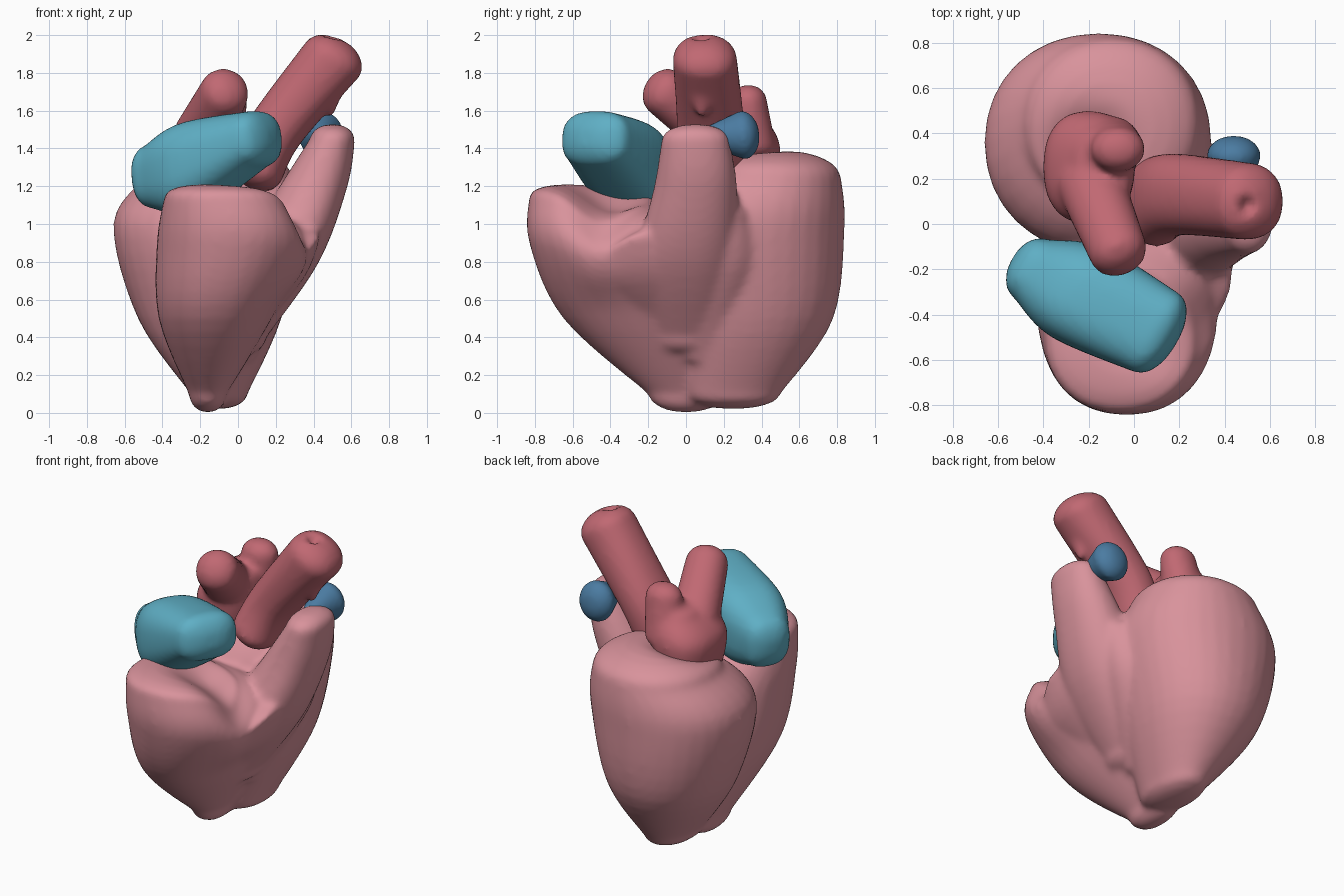
import bpy, bmesh, math
from mathutils import Vector

cube = bpy.data.objects.get("Cube")
if cube:
    bpy.data.objects.remove(cube, do_unlink=True)


def material(name, rgb):
    m = bpy.data.materials.new(name)
    m.use_nodes = True
    m.diffuse_color = (*rgb, 1)
    m.node_tree.nodes["Principled BSDF"].inputs["Base Color"].default_value = (*rgb, 1)
    return m


PINK = material("muscle pink", (0.69, 0.29, 0.33))
RED = material("artery red", (0.53, 0.14, 0.17))
TEAL = material("chamber teal", (0.115, 0.43, 0.56))
BLUE = material("vein blue", (0.07, 0.2, 0.36))

UP = Vector((0, 0, 1))
SIDES = 32
STEPS = 6


def blend(keys):
    """Pass a smooth curve through the key sections."""
    keys = [Vector(k) for k in keys]
    padded = [keys[0], *keys, keys[-1]]
    result = []
    for a, b, c, d in zip(padded, padded[1:], padded[2:], padded[3:]):
        for i in range(STEPS):
            t = i / STEPS
            result.append(b + (c - a) * t / 2
                          + (a * 2 - b * 5 + c * 4 - d) * t ** 2 / 2
                          + (b * 3 - a - c * 3 + d) * t ** 3 / 2)
    return result + [keys[-1]]


def loft(bm, axis, caps, power, keys):
    """Skin key sections (x, y, z, radius_u, radius_v), with a dome on each end."""
    axis = Vector(axis).normalized()
    if axis == UP:
        u, v = Vector((1, 0, 0)), Vector((0, 1, 0))
    else:
        u = axis.cross(UP).normalized()
        v = u.cross(axis)
    # Each slice holds a centre and two radii
    slices = [(Vector(s[:3]), s[3], s[4]) for s in blend(keys)]
    angles = [math.pi / 2 * i / STEPS for i in range(1, STEPS)]

    def dome(end, height):
        centre, a, b = end
        return [(centre + axis * height * math.sin(t), a * math.cos(t), b * math.cos(t))
                for t in angles]

    slices = dome(slices[0], -caps[0])[::-1] + slices + dome(slices[-1], caps[1])
    rings = []
    for centre, a, b in slices:
        ring = []
        for i in range(SIDES):
            turn = math.tau * i / SIDES
            c, s = (math.copysign(abs(w) ** power, w)
                    for w in (math.cos(turn), math.sin(turn)))
            ring.append(bm.verts.new(centre + u * a * c + v * b * s))
        rings.append(ring)
    for low, high in zip(rings, rings[1:]):
        for i in range(SIDES):
            j = (i + 1) % SIDES
            bm.faces.new((low[i], low[j], high[j], high[i]))
    bm.faces.new(rings[0][::-1])
    bm.faces.new(rings[-1])


def organ(name, mat, lofts, dips=(), voxel=0.02, soften=6):
    """Fuse lofts into one smooth skin, then press soft hollows into its top."""
    bm = bmesh.new()
    for parts in lofts:
        loft(bm, *parts)
    bmesh.ops.recalc_face_normals(bm, faces=bm.faces[:])
    mesh = bpy.data.meshes.new(name)
    bm.to_mesh(mesh)
    bm.free()
    ob = bpy.data.objects.new(name, mesh)
    bpy.context.scene.collection.objects.link(ob)
    fuse = ob.modifiers.new("fuse", "REMESH")
    fuse.mode = "VOXEL"
    fuse.voxel_size = voxel
    bpy.context.view_layer.update()
    graph = bpy.context.evaluated_depsgraph_get()
    skin = bpy.data.meshes.new_from_object(ob.evaluated_get(graph))
    ob.modifiers.clear()
    ob.data = skin
    bpy.data.meshes.remove(mesh)
    skin.name = name
    for vert in skin.vertices:
        p = vert.co
        k = min(1, max(0, (p.z - 0.5) / 0.6))
        k = k * k * (3 - 2 * k)
        p.z -= k * sum(depth * math.exp(-((p.x - x) ** 2 + (p.y - y) ** 2) / radius ** 2)
                       for x, y, radius, depth in dips)
    skin.materials.clear()
    skin.materials.append(mat)
    skin.shade_smooth()
    smooth = ob.modifiers.new("soften", "SMOOTH")
    smooth.factor = 0.5
    smooth.iterations = soften


# Main body: rear chamber, front chamber, outflow column and the walls between
rear = [(-.1, .25, .1, .15, .25), (-.15, .35, .5, .38, .43),
        (-.16, .36, 1, .5, .48), (-.1, .44, 1.25, .39, .38)]
front = [(-.16, 0, .1, .1, .2), (-.12, -.2, .5, .3, .45),
         (-.03, -.35, .9, .4, .48), (-.06, -.5, 1.15, .33, .33)]
column = [(0, 0, .4, .15, .2), (.2, 0, .8, .23, .27),
          (.4, .05, 1.2, .18, .22), (.5, .05, 1.45, .12, .18)]
front_wall = [(-.1, -.1, .3, .1, .2), (.1, -.15, .7, .24, .35),
              (.2, -.2, .95, .24, .3)]
rear_wall = [(0, .1, .3, .1, .15), (.15, .2, .75, .2, .2),
             (.25, .2, 1.05, .18, .15)]
organ("heart_body", PINK,
      [(UP, (.08, .15), .95, rear), (UP, (.1, .08), .9, front),
       (UP, (.1, .08), .9, column), (UP, (.05, .06), 1, front_wall),
       (UP, (.05, .08), 1, rear_wall)],
      dips=[(-.2, .3, .17, .14), (.04, -.38, .2, .14), (.3, -.46, .17, .13)],
      soften=9)

# Front upper chamber
organ("front_upper_chamber", TEAL, [((.85, -.5, .1), (.1, .1), .75, [
    (-.45, -.2, 1.25, .15, .17), (-.25, -.3, 1.3, .23, .24),
    (.1, -.48, 1.45, .2, .15)])])

# Large leaning vessel with a small pit in its tip
organ("leaning_vessel", RED, [((.5, 0, .85), (.12, .12), .9, [
    (.1, .1, 1.3, .2, .15), (.2, .13, 1.5, .18, .15),
    (.5, .1, 1.87, .17, .17)])],
      dips=[(.5, .08, .03, .06)], soften=4)

# Rear upper chamber with a back lobe and a forward arm
base = [(-.2, .25, 1.1, .15, .2), (-.2, .25, 1.4, .2, .25),
        (-.14, .25, 1.55, .14, .18)]
lobe = [(-.1, .35, 1.4, .13, .13), (-.07, .33, 1.65, .12, .1)]
arm = [(-.2, .2, 1.45, .15, .15), (-.07, -.12, 1.7, .13, .13)]
organ("rear_upper_chamber", RED,
      [(UP, (.05, .06), .85, base), (UP, (.05, .09), 1, lobe),
       ((.35, -.8, .5), (.05, .1), .95, arm)], soften=9)

# Small side vessel
organ("side_vessel", BLUE, [((0, 1, .1), (.05, .09), 1, [
    (.45, .1, 1.46, .05, .05), (.44, .3, 1.47, .12, .13)])], voxel=0.015)
